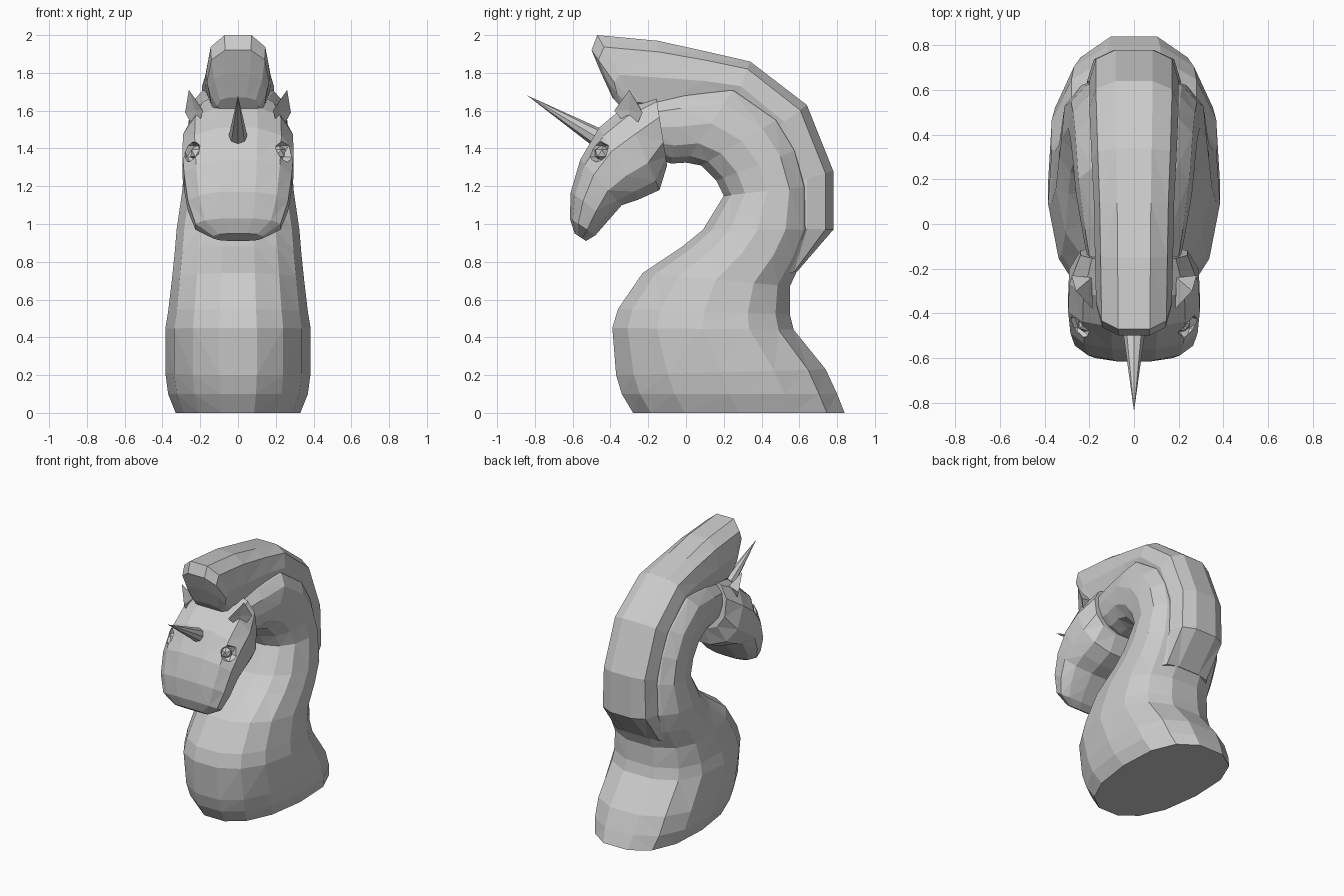
import bpy, bmesh
from math import sin, cos, pi
from mathutils import Vector

if "Cube" in bpy.data.objects:
    bpy.data.objects.remove(bpy.data.objects["Cube"])


def make_object(name, bm):
    bmesh.ops.recalc_face_normals(bm, faces=bm.faces)
    mesh = bpy.data.meshes.new(name)
    bm.to_mesh(mesh)
    bm.free()
    obj = bpy.data.objects.new(name, mesh)
    bpy.context.collection.objects.link(obj)
    return obj


def loft(name, sections, sides, power, taper=0.0):
    """Skin rounded rings; each section is (y, z, y, z, half width) in the middle plane.
    Taper widens the ring towards its second point."""
    def curve(v):
        return abs(v) ** (2 / power) * (1 if v > 0 else -1)
    angles = [2 * pi * (i + 0.5) / sides for i in range(sides)]
    unit = [(curve(sin(a)) * (1 + taper * cos(a)), curve(cos(a))) for a in angles]
    mx = max(u for u, v in unit)
    my = max(v for u, v in unit)
    bm = bmesh.new()
    rings = []
    for y0, z0, y1, z1, w in sections:
        mid = Vector((0, (y0 + y1) / 2, (z0 + z1) / 2))
        half = Vector((0, (y1 - y0) / 2, (z1 - z0) / 2))
        rings.append([bm.verts.new(mid + half * (v / my) + Vector((w * u / mx, 0, 0)))
                      for u, v in unit])
    for a, b in zip(rings, rings[1:]):
        for i in range(sides):
            j = (i + 1) % sides
            bm.faces.new((a[i], a[j], b[j], b[i]))
    bm.faces.new(rings[0])
    bm.faces.new(rings[-1])
    bmesh.ops.triangulate(bm, faces=[f for f in bm.faces if len(f.verts) == 4])
    return make_object(name, bm)


def ball(name, centre, radius):
    bm = bmesh.new()
    bmesh.ops.create_icosphere(bm, subdivisions=1, radius=radius)
    bmesh.ops.translate(bm, verts=bm.verts, vec=centre)
    return make_object(name, bm)


# Chest and arched neck: front/inner point, back/outer point, half width
loft("body_and_neck", [
    (-0.28, 0.00, 0.84, 0.00, 0.33),
    (-0.34, 0.10, 0.80, 0.10, 0.37),
    (-0.37, 0.20, 0.74, 0.23, 0.385),
    (-0.39, 0.45, 0.57, 0.44, 0.385),
    (-0.36, 0.55, 0.55, 0.52, 0.37),
    (-0.23, 0.74, 0.55, 0.67, 0.35),
    (-0.02, 0.88, 0.62, 0.82, 0.335),
    (0.09, 0.97, 0.67, 0.97, 0.325),
    (0.20, 1.15, 0.66, 1.20, 0.295),
    (0.16, 1.23, 0.61, 1.40, 0.285),
    (0.08, 1.31, 0.51, 1.57, 0.275),
    (0.00, 1.325, 0.27, 1.74, 0.26),
    (-0.08, 1.32, 0.00, 1.71, 0.23),
    (-0.20, 1.36, -0.20, 1.66, 0.20)], 14, 2.4, 0.1)

# Thick crest of hair from forehead to lower neck
loft("mane", [
    (-0.31, 1.58, -0.39, 1.67, 0.11),
    (-0.28, 1.58, -0.45, 1.80, 0.15),
    (-0.26, 1.58, -0.50, 1.92, 0.165),
    (-0.23, 1.58, -0.47, 2.00, 0.17),
    (-0.13, 1.58, -0.15, 1.97, 0.175),
    (0.10, 1.60, 0.10, 1.915, 0.18),
    (0.24, 1.60, 0.34, 1.86, 0.19),
    (0.40, 1.45, 0.64, 1.63, 0.20),
    (0.50, 1.20, 0.78, 1.28, 0.20),
    (0.50, 0.98, 0.78, 0.97, 0.21),
    (0.47, 0.72, 0.59, 0.75, 0.21)], 10, 2.7)

# Head from the poll down to the rounded muzzle
head = loft("head", [
    (-0.16, 1.69, -0.10, 1.31, 0.24),
    (-0.33, 1.62, -0.14, 1.18, 0.29),
    (-0.46, 1.51, -0.25, 1.13, 0.295),
    (-0.56, 1.34, -0.34, 1.10, 0.285),
    (-0.61, 1.17, -0.41, 1.02, 0.265),
    (-0.615, 1.03, -0.48, 0.94, 0.225),
    (-0.59, 0.95, -0.53, 0.91, 0.13)], 12, 2.5)

for side, label in ((-1, "left"), (1, "right")):
    # Hollow eye socket with a small faceted eyeball
    cutter = ball(label + "_socket_cutter", (side * 0.25, -0.465, 1.385), 0.066)
    cutter.hide_render = True
    cutter.hide_viewport = True
    cut = head.modifiers.new(label + "_socket", 'BOOLEAN')
    cut.operation = 'DIFFERENCE'
    cut.solver = 'EXACT'
    cut.object = cutter
    ball(label + "_eye", (side * 0.215, -0.445, 1.375), 0.042)

    # Leaf shaped ear, hollowed towards the front
    bm = bmesh.new()
    tip, root = [bm.verts.new((side * x, y, z)) for x, y, z in
                 ((0.26, -0.30, 1.71), (0.22, -0.28, 1.48))]
    rim = [bm.verts.new((side * x, y, z)) for x, y, z in
           ((0.185, -0.38, 1.60), (0.225, -0.30, 1.60), (0.28, -0.23, 1.59), (0.19, -0.24, 1.61))]
    for i in range(4):
        for end in (tip, root):
            bm.faces.new((rim[i], rim[(i + 1) % 4], end))
    make_object(label + "_ear", bm)

# Slim horn on the forehead
start, end = Vector((0, -0.44, 1.44)), Vector((0, -0.84, 1.68))
axis = end - start
bm = bmesh.new()
bmesh.ops.create_cone(bm, cap_ends=True, segments=8, radius1=0.055, radius2=0.0,
                      depth=axis.length)
bmesh.ops.remove_doubles(bm, verts=bm.verts, dist=0.0001)
horn = make_object("horn", bm)
horn.rotation_euler = axis.to_track_quat('Z', 'Y').to_euler()
horn.location = (start + end) / 2
